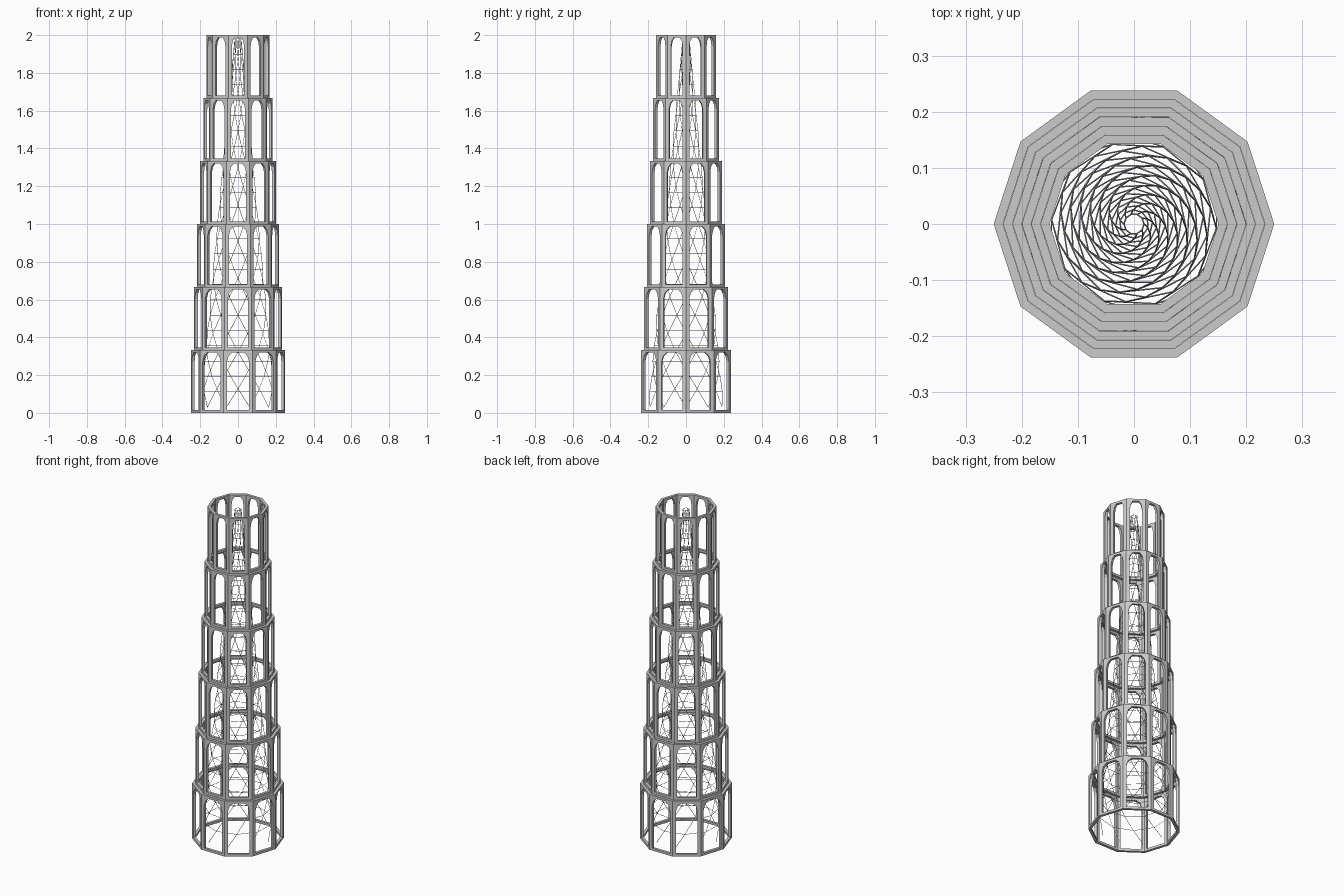
import bpy, bmesh
from math import pi, sin, cos, tan, radians
from mathutils import Vector, Matrix

if "Cube" in bpy.data.objects:
    bpy.data.objects.remove(bpy.data.objects["Cube"])

SIDES = 10
TIERS = 6
H = 2.0 / TIERS
STEP = 0.1 / TIERS      # each tier is narrower by this much
HALF = pi / SIDES


def finish(bm, name):
    bmesh.ops.remove_doubles(bm, verts=bm.verts, dist=1e-5)
    bmesh.ops.recalc_face_normals(bm, faces=bm.faces)
    me = bpy.data.meshes.new(name)
    bm.to_mesh(me)
    bm.free()
    ob = bpy.data.objects.new(name, me)
    bpy.context.collection.objects.link(ob)
    return ob


def arcade_tier(index):
    """Ten-sided ring of mitred panels, each with an arched opening."""
    bm = bmesh.new()
    r_out = 0.25 - index * STEP
    r_in = r_out - 0.0163
    z0 = index * H
    h = r_out * sin(HALF)
    w = h - 0.0185
    sill, spring, mid, top = 0.014, 0.272, 0.302, 0.32
    hole = [(-w, sill), (w, sill), (w, spring), (w * .84, mid), (w * .5, top),
            (-w * .5, top), (-w * .84, mid), (-w, spring)]
    rim = [(-h, 0), (h, 0), (h, spring), (h, H), (w * .5, H),
           (-w * .5, H), (-h, H), (-h, spring)]
    for k in range(SIDES):
        rot = Matrix.Rotation((2 * k + 1) * HALF, 3, 'Z')

        def ring(points, r):
            lim = r * sin(HALF)
            return [bm.verts.new(rot @ Vector((r * cos(HALF), max(-lim, min(lim, u)), z0 + z)))
                    for u, z in points]
        ho, ro = ring(hole, r_out), ring(rim, r_out)
        hi, ri = ring(hole, r_in), ring(rim, r_in)
        for i in range(8):
            j = (i + 1) % 8
            bm.faces.new((ro[i], ro[j], ho[j], ho[i]))
            bm.faces.new((ri[j], ri[i], hi[i], hi[j]))
            bm.faces.new((ho[i], ho[j], hi[j], hi[i]))
            if i in (0, 3, 4, 5):      # bottom and top edges only
                bm.faces.new((ro[j], ro[i], ri[i], ri[j]))
    return finish(bm, f"arcade_tier_{index + 1}")


def wire(bm, a, b, r=0.0013):
    """Thin four-sided rod between two points."""
    d = b - a
    m = Matrix.Translation((a + b) / 2) @ d.to_track_quat('Z', 'Y').to_matrix().to_4x4()
    bmesh.ops.create_cone(bm, cap_ends=True, segments=4, radius1=r, radius2=r,
                          depth=d.length, matrix=m)


# outer stepped tower
for t in range(TIERS):
    arcade_tier(t)

# inner twisted wire cone: helical strands and rotated polygon hoops
LEVELS = 24
TWIST = radians(15)
strands, hoops = bmesh.new(), bmesh.new()


def node(level, k):
    z = 0.03 + level * 1.95 / LEVELS
    r = 0.203 - 0.0935 * z
    a = 2 * HALF * k + TWIST * level
    return Vector((r * cos(a), r * sin(a), z))


for lv in range(LEVELS + 1):
    for k in range(SIDES):
        if lv < LEVELS:
            wire(strands, node(lv, k), node(lv + 1, k))
        if lv > 0:
            wire(hoops, node(lv, k), node(lv, k + 1))
finish(strands, "spiral_strands")
finish(hoops, "spiral_hoops")
